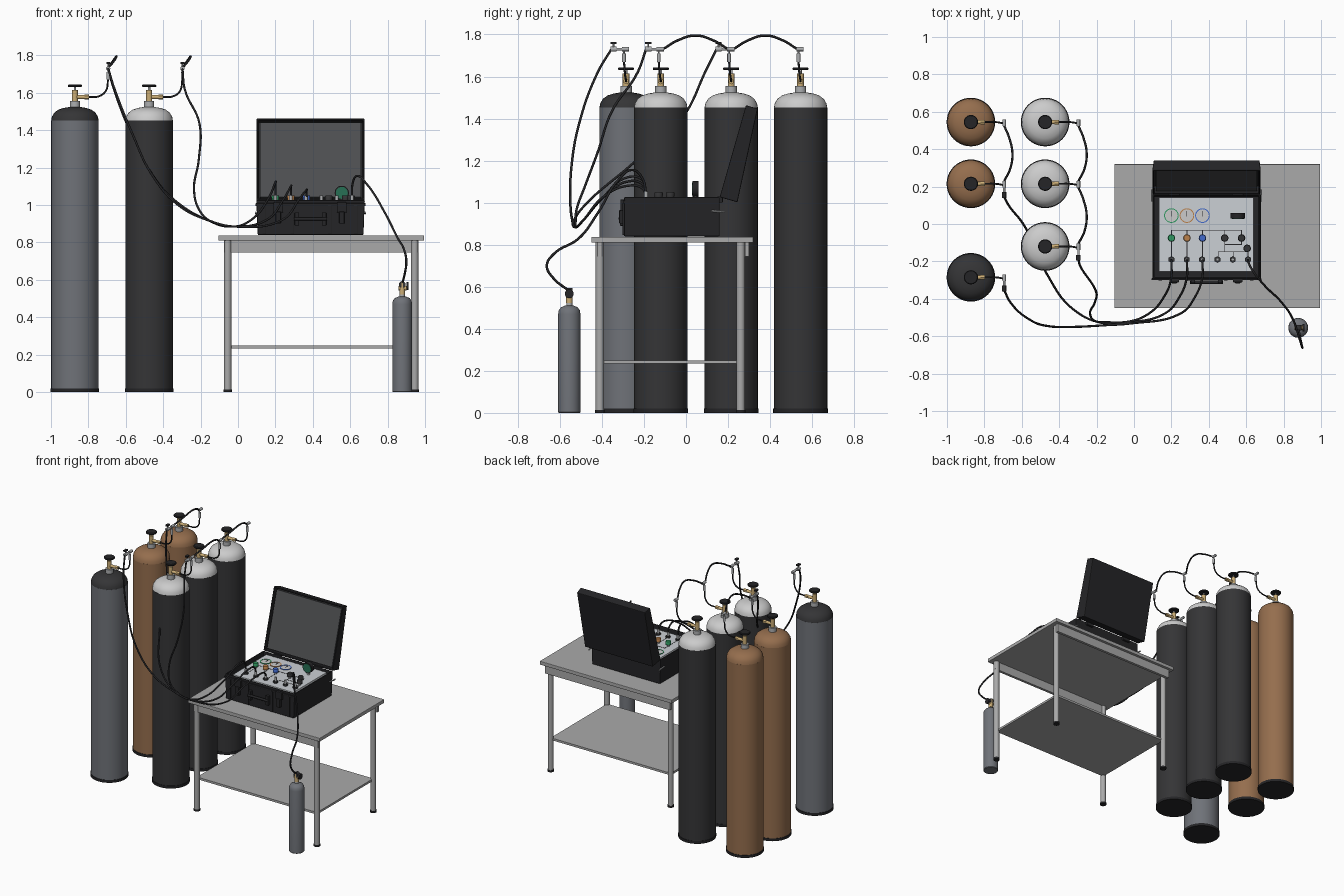
import bpy, bmesh
from math import cos, sin, pi, radians
from mathutils import Vector, Matrix

if "Cube" in bpy.data.objects:
    bpy.data.objects.remove(bpy.data.objects["Cube"])

DARK, BLACK, WHITE = (.035, .035, .037), (.018, .018, .02), (.62, .62, .62)
STEEL, METAL, BROWN = (.16, .17, .19), (.42, .43, .44), (.30, .155, .075)
BRASS, TABLE, PANEL = (.6, .42, .18), (.4, .4, .4), (.6, .63, .66)
GREEN, BLUE, ORANGE = (.03, .32, .12), (.05, .14, .6), (.5, .22, .07)
mats = {}


def finish(name, bm, color, smooth=True):
    bmesh.ops.recalc_face_normals(bm, faces=bm.faces)
    me = bpy.data.meshes.new(name)
    bm.to_mesh(me)
    bm.free()
    return dress(bpy.data.objects.new(name, me), color, smooth)


def dress(ob, color, smooth=True):
    if color not in mats:
        mats[color] = bpy.data.materials.new("paint")
        mats[color].diffuse_color = (*color, 1)
    if ob.name not in bpy.context.collection.objects:
        bpy.context.collection.objects.link(ob)
    ob.data.materials.append(mats[color])
    bpy.ops.object.select_all(action='DESELECT')
    ob.select_set(True)
    bpy.context.view_layer.objects.active = ob
    if smooth:
        bpy.ops.object.shade_smooth_by_angle(angle=radians(35))
    return ob


def lathe(name, profile, loc, color, n=40):
    bm = bmesh.new()
    vs = [bm.verts.new((r, 0, z)) for r, z in profile]
    es = [bm.edges.new(p) for p in zip(vs, vs[1:])]
    bmesh.ops.spin(bm, geom=vs + es, cent=(0, 0, 0), axis=(0, 0, 1), angle=2 * pi, steps=n)
    bmesh.ops.remove_doubles(bm, verts=bm.verts, dist=1e-5)
    bmesh.ops.translate(bm, verts=bm.verts, vec=loc)
    return finish(name, bm, color)


def rod(name, a, b, r, color, n=16):
    """Closed cylinder between two points."""
    a, b = Vector(a), Vector(b)
    bm = bmesh.new()
    m = Matrix.Translation((a + b) / 2) @ (b - a).to_track_quat('Z', 'Y').to_matrix().to_4x4()
    bmesh.ops.create_cone(bm, cap_ends=True, segments=n, radius1=r, radius2=r, depth=(b - a).length, matrix=m)
    return finish(name, bm, color)


def bevel(ob, width):
    mod = ob.modifiers.new("bevel", 'BEVEL')
    mod.width, mod.segments, mod.limit_method = width, 2, 'ANGLE'


def box(name, lo, hi, color, bev=0):
    lo, hi = Vector(lo), Vector(hi)
    bm = bmesh.new()
    bmesh.ops.create_cube(bm, size=1, matrix=Matrix.Translation((lo + hi) / 2) @ Matrix.Diagonal((*(hi - lo), 1)))
    ob = finish(name, bm, color, False)
    if bev:
        bevel(ob, bev)
    return ob


def tray(name, w, d, h, wall, slope, color):
    """Open case shell: x centred, y from 0 to d, opening at z = 0."""
    bm = bmesh.new()
    bmesh.ops.create_cube(bm, size=1, matrix=Matrix.Translation((0, d / 2, -h / 2)) @ Matrix.Diagonal((w, d, h, 1)))
    for v in bm.verts:
        if v.co.z < -h / 2:
            v.co.x *= .975
            v.co.z += slope * v.co.y / d
    top = [f for f in bm.faces if f.calc_center_median().z > -1e-4]
    bmesh.ops.inset_region(bm, faces=top, thickness=wall)
    bmesh.ops.inset_region(bm, faces=top, thickness=.001, depth=-(h - slope - .015))
    ob = finish(name, bm, color, False)
    bevel(ob, .008)
    return ob


def hose(name, pts, r=.006, color=BLACK):
    cu = bpy.data.curves.new(name, 'CURVE')
    cu.dimensions, cu.bevel_depth, cu.bevel_resolution = '3D', r, 2
    cu.resolution_u, cu.use_fill_caps = 8, True
    sp = cu.splines.new('BEZIER')
    sp.bezier_points.add(len(pts) - 1)
    for bp, p in zip(sp.bezier_points, pts):
        bp.co, bp.handle_left_type, bp.handle_right_type = p, 'AUTO', 'AUTO'
    ob = dress(bpy.data.objects.new(name, cu), color, False)
    bpy.ops.object.convert(target='MESH')
    bpy.ops.object.shade_smooth_by_angle(angle=radians(60))


# large gas cylinders with valve, pigtail and manifold fitting
def gas_cylinder(kind, x, y, body, dome, valve):
    at = lambda dx, dy, z: (x + dx, y + dy, z)
    rod(kind + "_base_ring", at(0, 0, 0), at(0, 0, .02), .13, BLACK, 40)
    lathe(kind + "_cylinder_body", [(0, .01), (.127, .01), (.127, 1.452), (0, 1.452)], (x, y, 0), body)
    lathe(kind + "_cylinder_shoulder", [(.127, 1.45), (.123, 1.472), (.11, 1.494), (.088, 1.51), (.06, 1.519),
                                        (.03, 1.524), (0, 1.524)], (x, y, 0), dome)
    rod(kind + "_neck", at(0, 0, 1.515), at(0, 0, 1.555), .027, METAL, 24)
    rod(kind + "_valve_body", at(0, 0, 1.55), at(0, 0, 1.615), .016, BRASS)
    rod(kind + "_valve_stem", at(0, 0, 1.61), at(0, 0, 1.635), .006, METAL)
    lathe(kind + "_handwheel", [(0, 1.63), (.034, 1.63), (.038, 1.634), (.038, 1.64), (.034, 1.644), (0, 1.644)],
          (x, y, 0), BLACK, 24)
    rod(kind + "_valve_outlet", at(0, 0, 1.577), at(.05, 0, 1.577), .011, BRASS)
    rod(kind + "_outlet_nut", at(.05, 0, 1.577), at(.075, 0, 1.577), .014, BRASS, 6)
    hose(kind + "_pigtail", [at(.07, 0, 1.577), at(.13, 0, 1.582), at(.165, -.005, 1.61), at(.178, -.01, 1.675)], .005)
    rod(kind + "_check_valve", at(.178, -.01, 1.67), at(.178, -.01, 1.71), .009, METAL, 12)
    rod(kind + "_riser", at(.178, -.01, 1.7), at(.178, -.01, 1.73), .004, METAL, 8)
    rod(kind + "_manifold_fitting", at(.178, -.02, 1.73), at(.178, .015, 1.73), .01, METAL, 12)
    if valve:
        rod(kind + "_manifold_tube", at(.178, -.07, 1.73), at(.178, 0, 1.73), .006, METAL, 12)
        rod(kind + "_shutoff_body", at(.178, -.075, 1.73), at(.178, -.045, 1.73), .012, METAL, 12)
        rod(kind + "_shutoff_stem", at(.178, -.06, 1.73), at(.178, -.06, 1.76), .004, METAL, 8)
        box(kind + "_shutoff_lever", at(.168, -.075, 1.755), at(.188, -.045, 1.765), BLACK)


gas_cylinder("air", -.872, -.285, STEEL, DARK, True)
for kind, x, ys, body, dome in (("helium", -.872, (.545, .215), BROWN, BROWN),
                                ("oxygen", -.475, (.545, .215, -.12), DARK, WHITE)):
    for y in ys:
        gas_cylinder(kind, x, y, body, dome, y == ys[-1])
    for y0, y1 in zip(ys, ys[1:]):
        t = lambda f: y0 - .02 + (y1 - y0 + .035) * f
        hose(kind + "_link_hose", [(x + .178, t(0), 1.733), (x + .205, t(.22), 1.772), (x + .222, t(.5), 1.795),
                                   (x + .21, t(.78), 1.772), (x + .178, t(1), 1.733)])

# supply hoses to the control panel
starts = {
    "oxygen": [(-.297, -.19, 1.73), (-.285, -.23, 1.62), (-.205, -.355, 1.43), (-.21, -.42, 1.24),
               (-.235, -.48, 1.08), (-.205, -.52, .97)],
    "helium": [(-.694, .145, 1.73), (-.67, .1, 1.64), (-.58, -.02, 1.4), (-.47, -.26, 1.18), (-.32, -.46, 1.01)],
    "air": [(-.694, -.355, 1.73), (-.66, -.42, 1.62), (-.56, -.51, 1.37), (-.465, -.545, 1.17), (-.32, -.55, 1.0)]}
for i, (kind, pts) in enumerate(starts.items()):
    ex, pk = .2 + .083 * i, 1.12 - .02 * i
    hose(kind + "_supply_hose", pts + [
        (-.15, -.525 - .008 * i, .915), (-.02, -.52 - .006 * i, .885), (ex - .13, -.485, .92),
        (ex - .04, -.39, 1.03), (ex, -.28, pk), (ex, -.21, pk - .01), (ex, -.19, 1.04)])

# table
box("table_top", (-.105, -.45, .81), (.995, .32, .837), TABLE, .003)
box("table_shelf", (-.055, -.41, .234), (.945, .26, .25), TABLE)
for y in (-.41, .29):
    box("table_apron", (-.075, y - .01, .745), (.965, y + .01, .812), TABLE)
for x in (-.055, .945):
    for y in (-.41, .26):
        rod("table_leg", (x, y, .01), (x, y, .812), .02, TABLE, 20)
        rod("leg_foot", (x, y, 0), (x, y, .014), .023, BLACK, 20)

# case: base, tilted lid and hardware
CX = .388
base = tray("case_base", .58, .455, .186, .014, 0, BLACK)
base.location = (CX, -.295, 1.026)
tilt = Matrix.Translation((CX, .16, 1.026)) @ Matrix.Rotation(radians(74), 4, 'X')
tray("case_lid", .58, .455, .088, .014, .03, BLACK).matrix_world = tilt
box("lid_liner", (-.27, .02, -.04), (.27, .435, -.012), (.075, .078, .082)).matrix_world = tilt
box("rim_band", (CX - .294, -.3, .995), (CX + .294, -.29, 1.01), BLACK, .003)
for x in (.14, .29, .49, .63):
    box("case_rib", (x - .01, -.302, .845), (x + .01, -.29, 1.0), BLACK, .003)
for x in (.215, .555):
    box("case_latch", (x - .026, -.312, .96), (x + .026, -.29, 1.015), BLACK, .004)
    box("latch_tongue", (x - .014, -.318, .9), (x + .014, -.29, .965), BLACK, .004)
    box("lid_hinge", (x - .03, .15, 1.0), (x + .03, .175, 1.03), BLACK, .004)
for x in (.315, .46):
    box("handle_bracket", (x - .012, -.315, .89), (x + .012, -.29, .96), BLACK, .003)
rod("handle_grip", (.3, -.312, .925), (.475, -.312, .925), .009, BLACK)
for x in (CX - .292, CX + .292):
    rod("lid_stay", (x, .12, .96), (x, .185, .955), .005, METAL, 8)

# control panel
Z = 1.012
box("control_panel", (.135, -.253, .985), (.638, .142, Z), PANEL)
for x0, x1, y0, y1 in ((.2, .575, -.033, -.033), (.45, .61, -.148, -.148), (.485, .575, -.11, -.11),
                       (.2, .2, -.19, -.033), (.283, .283, -.19, -.033), (.366, .366, -.19, -.033),
                       (.485, .485, -.148, -.033), (.575, .575, -.11, -.033), (.45, .45, -.19, -.148),
                       (.53, .53, -.19, -.148), (.61, .61, -.19, -.13)):
    box("flow_line", (x0 - .002, y0 - .002, Z - .001), (x1 + .002, y1 + .002, Z + .001), BLACK)
for x, c in ((.2, GREEN), (.283, ORANGE), (.366, BLUE)):
    lathe("gauge_bezel", [(.034, 0), (.034, .004), (.039, .004), (.039, 0)], (x, .045, Z), c, 32)
    rod("gauge_face", (x, .045, Z - .002), (x, .045, Z + .002), .034, WHITE, 32)
    box("gauge_needle", (x - .0015, .04, Z + .001), (x + .0015, .07, Z + .004), BLACK)
for x, y, c in ((.2, -.075, GREEN), (.283, -.075, ORANGE), (.366, -.075, BLUE),
                (.485, -.075, DARK), (.575, -.075, DARK), (.605, -.13, DARK)):
    rod("knob_stem", (x, y, Z - .002), (x, y, Z + .02), .008, METAL, 12)
    lathe("control_knob", [(0, .014), (.019, .014), (.02, .034), (.017, .039), (0, .039)], (x, y, Z), c, 24)
for i in range(6):
    x = .2 + .082 * i
    rod("port_nut", (x, -.19, Z - .002), (x, -.19, Z + .012), .018, DARK, 6)
    rod("port_fitting", (x, -.19, Z), (x, -.19, Z + .04), .009, METAL, 12)

# upright analyser gauge
rod("gauge_post", (.555, .045, Z - .002), (.555, .045, 1.06), .01, METAL)
rod("upright_gauge_body", (.555, .03, 1.065), (.555, .06, 1.065), .038, BLACK, 32)
rod("upright_gauge_face", (.555, .028, 1.065), (.555, .032, 1.065), .032, (.02, .16, .09), 32)

# small receiving cylinder and its fill hose
SX, SY = .878, -.555
lathe("small_cylinder", [(0, 0), (.05, 0), (.053, .004), (.053, .47), (.05, .488), (.04, .502), (.022, .51), (0, .512)],
      (SX, SY, 0), STEEL)
rod("small_neck", (SX, SY, .505), (SX, SY, .53), .014, METAL)
rod("small_valve_body", (SX, SY, .522), (SX, SY, .585), .015, BRASS)
rod("small_valve_side", (SX - .02, SY, .555), (SX + .022, SY, .555), .011, BRASS)
rod("small_valve_knob", (SX + .022, SY, .567), (SX + .034, SY, .567), .021, BLACK, 20)
rod("fill_yoke", (SX, SY - .014, .575), (SX, SY + .014, .575), .018, DARK)
hose("fill_hose", [(.61, -.19, 1.04), (.612, -.205, 1.11), (.635, -.25, 1.155), (.69, -.32, 1.11), (.79, -.42, .95),
                   (.85, -.51, .83), (.89, -.63, .755), (.9, -.662, .7), (.893, -.63, .64), (SX, SY, .58)])

for m in bpy.data.materials:
    if m.users and not m.is_grease_pencil:
        m.use_nodes = True
        m.node_tree.nodes["Principled BSDF"].inputs["Base Color"].default_value = m.diffuse_color
